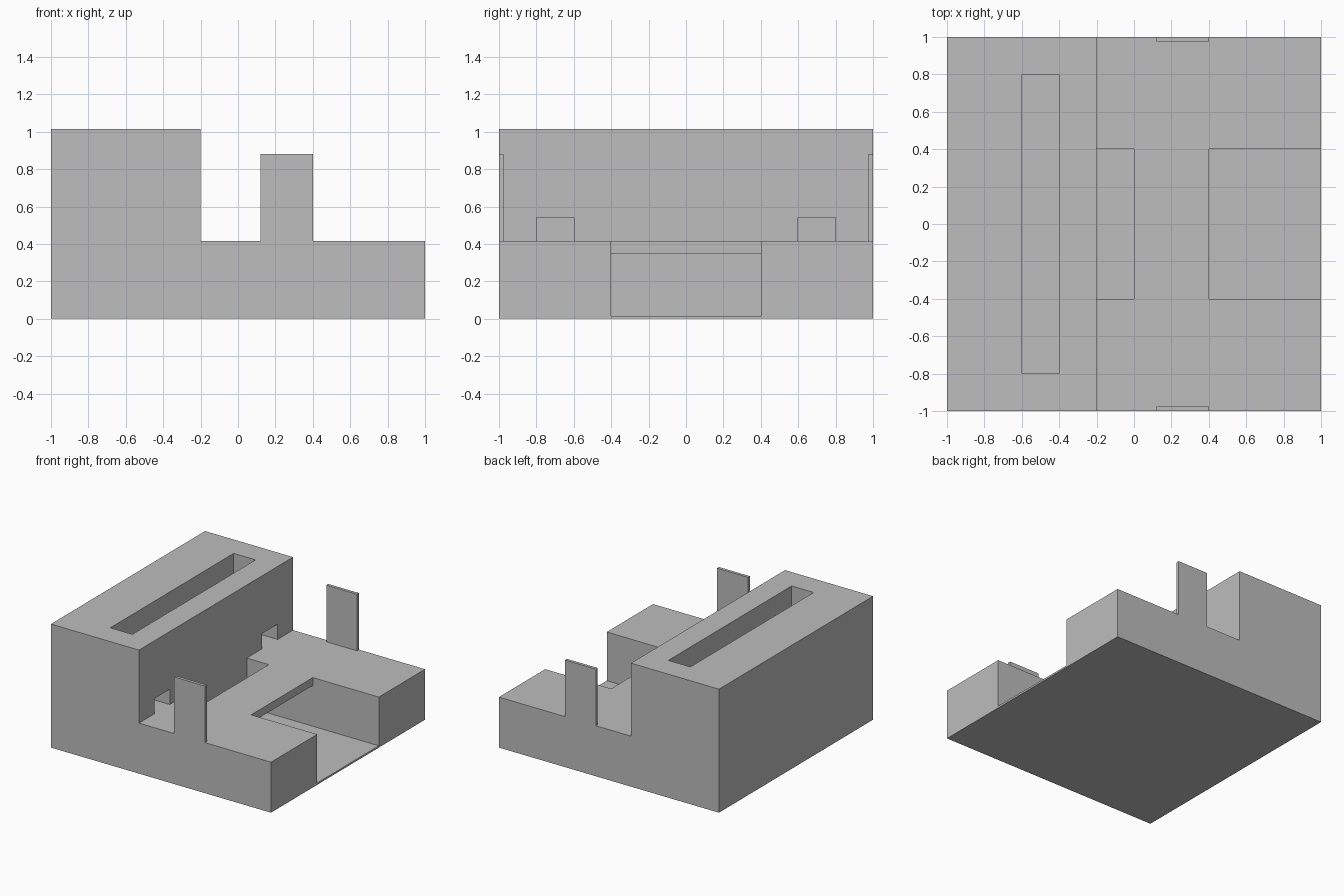
import bpy
import bmesh

cube = bpy.data.objects.get("Cube")
if cube:
    bpy.data.objects.remove(cube, do_unlink=True)

# Main levels
FLOOR, ROOF, DECK, TOP = 0.015, 0.35, 0.415, 1.015

grey = bpy.data.materials.new("plain grey")
grey.use_nodes = True
colour = (0.51, 0.51, 0.51, 1)
grey.diffuse_color = colour
grey.node_tree.nodes["Principled BSDF"].inputs["Base Color"].default_value = colour


def extrude_profile(name, profile, y0, y1):
    """Extrude an x-z outline along y."""
    bm = bmesh.new()
    face = bm.faces.new([bm.verts.new((x, y0, z)) for x, z in profile])
    result = bmesh.ops.extrude_face_region(bm, geom=[face])
    moved = [v for v in result["geom"] if isinstance(v, bmesh.types.BMVert)]
    bmesh.ops.translate(bm, verts=moved, vec=(0, y1 - y0, 0))
    bmesh.ops.recalc_face_normals(bm, faces=bm.faces)
    mesh = bpy.data.meshes.new(name)
    bm.to_mesh(mesh)
    bm.free()
    mesh.materials.append(grey)
    obj = bpy.data.objects.new(name, mesh)
    bpy.context.collection.objects.link(obj)
    return obj


def box(name, x0, x1, y0, y1, z0, z1):
    return extrude_profile(name, [(x0, z0), (x1, z0), (x1, z1), (x0, z1)], y0, y1)


def carve(target, cutter):
    """Cut a shape out of the target and discard the cutter."""
    cutter.hide_render = True
    mod = target.modifiers.new("cut", "BOOLEAN")
    mod.operation = "DIFFERENCE"
    mod.solver = "EXACT"
    mod.object = cutter
    bpy.context.view_layer.objects.active = target
    bpy.ops.object.modifier_apply(modifier=mod.name)
    bpy.data.objects.remove(cutter, do_unlink=True)


# Stepped body: low deck with a tall block on its right
body = extrude_profile("stepped_body", [
    (-1, 0), (1, 0), (1, DECK), (-0.2, DECK), (-0.2, TOP), (-1, TOP)], -1, 1)

# Channel that runs from the open pocket, under a bridge, to the rear slot
carve(body, extrude_profile("channel_cutter", [
    (-0.2, FLOOR), (1.1, FLOOR), (1.1, 0.5), (0.4, 0.5), (0.4, ROOF),
    (0, ROOF), (0, 0.5), (-0.2, 0.5)], -0.4, 0.4))

# Long slot in the top of the tall block
carve(body, box("slot_cutter", -0.6, -0.4, -0.8, 0.8, DECK, TOP + 0.1))

# Small openings from the slot ends to the deck
for y in (-0.8, 0.6):
    carve(body, box("opening_cutter", -0.5, -0.1, y, y + 0.2, DECK, 0.54))

# Thin upright tabs on the deck edges
for name, y in (("front_tab", -1), ("back_tab", 0.975)):
    box(name, 0.12, 0.4, y, y + 0.025, DECK, 0.88)
